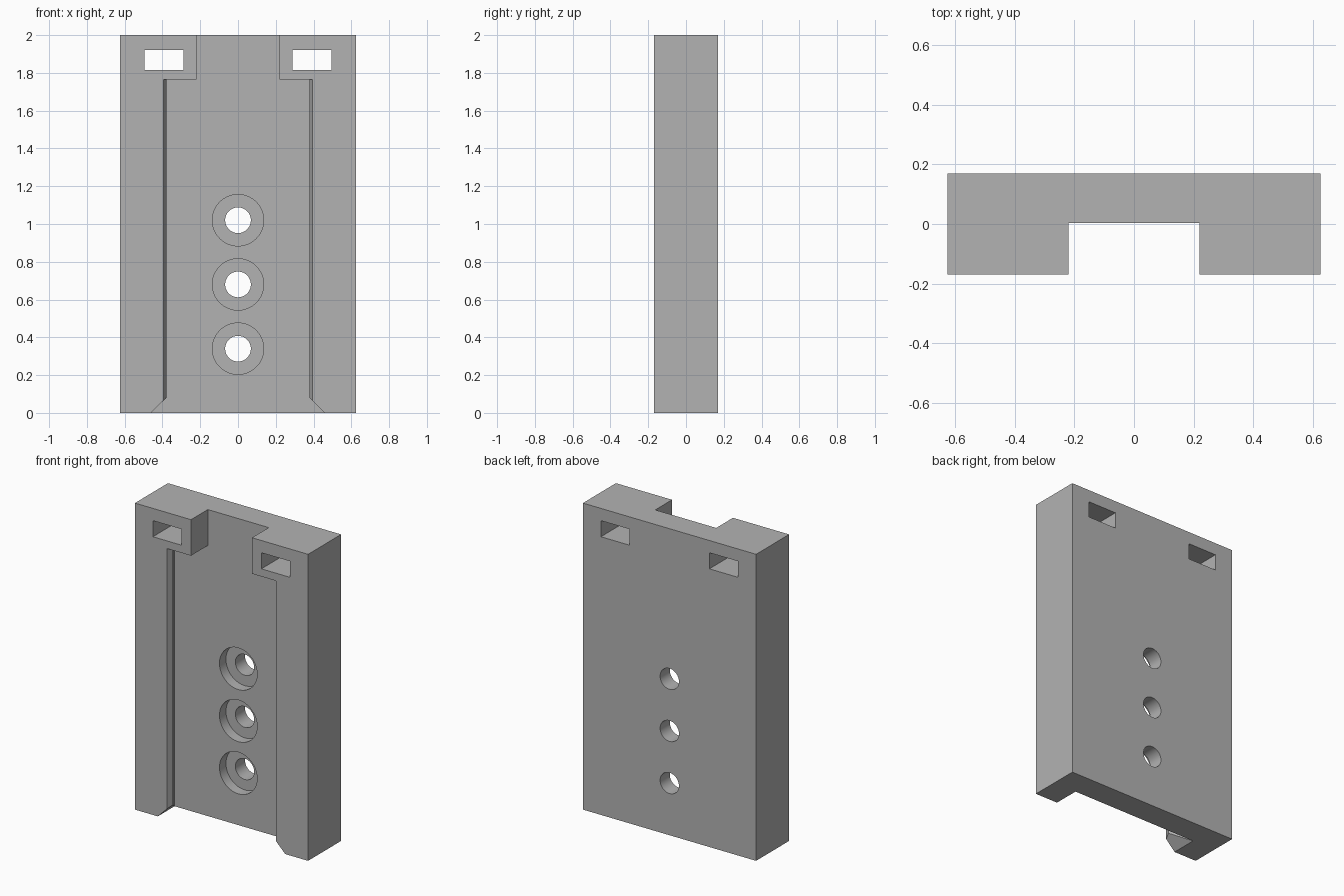
import bpy, bmesh, math
from mathutils import Vector

default = bpy.data.objects.get("Cube")
if default:
    bpy.data.objects.remove(default, do_unlink=True)

W, D, H = 0.625, 0.17, 2.0      # half width, half depth, height
FLOOR = 0.003                   # y of the channel floor
TAB_Z = 1.765                   # underside of the top tabs
FRONT = -0.3                    # cutters start in front of the plate

grey = bpy.data.materials.new("light_grey")
grey.use_nodes = True
grey.diffuse_color = (0.45, 0.45, 0.45, 1)
grey.node_tree.nodes["Principled BSDF"].inputs["Base Color"].default_value = (0.45, 0.45, 0.45, 1)


def prism(name, points, offset):
    """Extrude a closed outline along an offset vector."""
    bm = bmesh.new()
    face = bm.faces.new([bm.verts.new(p) for p in points])
    moved = bmesh.ops.extrude_face_region(bm, geom=[face])["geom"]
    bmesh.ops.translate(bm, vec=Vector(offset),
                        verts=[v for v in moved if isinstance(v, bmesh.types.BMVert)])
    bmesh.ops.recalc_face_normals(bm, faces=bm.faces)
    mesh = bpy.data.meshes.new(name)
    bm.to_mesh(mesh)
    bm.free()
    obj = bpy.data.objects.new(name, mesh)
    bpy.context.collection.objects.link(obj)
    mesh.materials.append(grey)
    return obj


def box(name, x0, x1, y0, y1, z0, z1):
    return prism(name, [(x0, y0, z0), (x1, y0, z0), (x1, y1, z0), (x0, y1, z0)], (0, 0, z1 - z0))


def bore(name, radius, z, y0, y1):
    ring = [(radius * math.cos(a), y0, z + radius * math.sin(a))
            for a in (math.tau * i / 64 for i in range(64))]
    return prism(name, ring, (0, y1 - y0, 0))


def cut(target, cutter):
    mod = target.modifiers.new(cutter.name, "BOOLEAN")
    mod.operation = "DIFFERENCE"
    mod.solver = "EXACT"
    mod.object = cutter
    bpy.context.view_layer.objects.active = target
    bpy.ops.object.modifier_apply(modifier=mod.name)
    bpy.data.objects.remove(cutter, do_unlink=True)


def mirrored(half):
    return half + [(-x, b) for x, b in reversed(half)]


plate = box("mounting_plate", -W, W, -D, D, 0, H)

# Dovetail channel with a small lead-in lip at the front
section = mirrored([(0.395, FRONT), (0.395, -D), (0.378, -0.13), (0.46, FLOOR)])
cut(plate, prism("channel", [(x, y, -0.1) for x, y in section], (0, 0, TAB_Z + 0.1)))

# Narrow opening between the top tabs
cut(plate, box("tab_gap", -0.22, 0.22, FRONT, FLOOR, TAB_Z - 0.2, H + 0.1))

# Flared entry at the bottom of the channel
flare = mirrored([(0.56, -0.1), (0.3, 0.16)])
cut(plate, prism("flare", [(x, FRONT, z) for x, z in flare], (0, FLOOR - FRONT, 0)))

# Strap slots through both tabs
for side in (-1, 1):
    x0, x1 = sorted((side * 0.288, side * 0.495))
    cut(plate, box("strap_slot", x0, x1, FRONT, 0.3, 1.815, 1.92))

# Counterbored screw holes
for i in (1, 2, 3):
    cut(plate, bore("counterbore", 0.136, 0.34 * i, FRONT, 0.07))
    cut(plate, bore("screw_hole", 0.068, 0.34 * i, FRONT, 0.3))

# Smooth bores, sharp edges
bpy.ops.object.select_all(action="DESELECT")
plate.select_set(True)
bpy.context.view_layer.objects.active = plate
bpy.ops.object.shade_smooth_by_angle(angle=math.radians(30))
